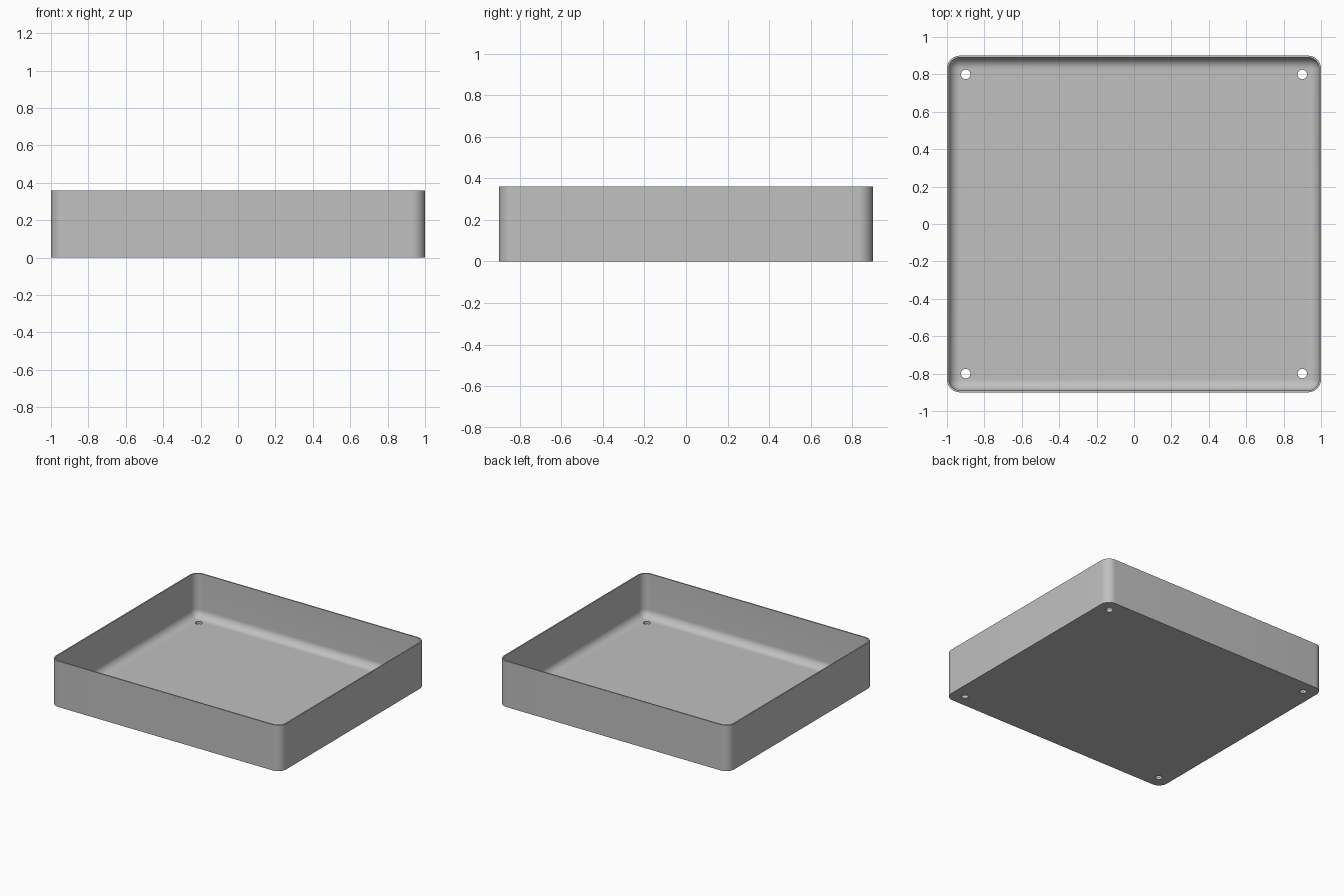
import bpy
import bmesh
from math import cos, sin, pi

cube = bpy.data.objects.get("Cube")
if cube:
    bpy.data.objects.remove(cube, do_unlink=True)

HALF_X, HALF_Y, HEIGHT = 1.0, 0.9, 0.36
CORNER, WALL, FLOOR = 0.07, 0.01, 0.02
STEPS = 12

grey = bpy.data.materials.new("light grey")
grey.use_nodes = True
grey.diffuse_color = (0.53, 0.53, 0.53, 1)
grey.node_tree.nodes["Principled BSDF"].inputs["Base Color"].default_value = grey.diffuse_color


def rounded_loop(bm, inset, z):
    """Ring of vertices round a rectangle with rounded corners."""
    radius = max(CORNER - inset, 0)
    verts = []
    for i, (sx, sy) in enumerate([(1, 1), (-1, 1), (-1, -1), (1, -1)]):
        for k in range(STEPS + 1):
            a = (i + k / STEPS) * pi / 2
            verts.append(bm.verts.new((sx * (HALF_X - CORNER) + radius * cos(a),
                                       sy * (HALF_Y - CORNER) + radius * sin(a), z)))
    return verts


# Wall section: outside bottom, up, over the rim, down to the inner fillet
fillet = CORNER - WALL
section = [(0, 0), (0, HEIGHT), (WALL, HEIGHT)]
for k in range(STEPS + 1):
    a = k / STEPS * pi / 2
    section.append((CORNER - fillet * cos(a), FLOOR + fillet * (1 - sin(a))))

# Tray shell
bm = bmesh.new()
rings = [rounded_loop(bm, inset, z) for inset, z in section]
count = len(rings[0])
for low, high in zip(rings, rings[1:]):
    for i in range(count):
        j = (i + 1) % count
        bm.faces.new((low[i], low[j], high[j], high[i]))
bm.faces.new(rings[0][::-1])
bm.faces.new(rings[-1])
bmesh.ops.remove_doubles(bm, verts=bm.verts, dist=1e-5)
bmesh.ops.recalc_face_normals(bm, faces=bm.faces)
mesh = bpy.data.meshes.new("tray")
bm.to_mesh(mesh)
bm.free()
mesh.materials.append(grey)
tray = bpy.data.objects.new("tray", mesh)
bpy.context.collection.objects.link(tray)
bpy.context.view_layer.objects.active = tray

# Screw holes near the floor corners
for x in (-0.9, 0.9):
    for y in (-0.8, 0.8):
        bpy.ops.mesh.primitive_cylinder_add(vertices=32, radius=0.025, depth=0.2, location=(x, y, 0))
        cutter = bpy.context.object
        cutter.name = "hole_cutter"
        cutter.hide_render = True
        cutter.data.materials.append(grey)
        bpy.context.view_layer.objects.active = tray
        hole = tray.modifiers.new("screw_hole", "BOOLEAN")
        hole.operation = "DIFFERENCE"
        hole.solver = "EXACT"
        hole.object = cutter
        bpy.ops.object.modifier_apply(modifier=hole.name)
        bpy.data.objects.remove(cutter, do_unlink=True)

bpy.ops.object.select_all(action="DESELECT")
tray.select_set(True)
bpy.context.view_layer.objects.active = tray
bpy.ops.object.shade_smooth_by_angle(angle=pi / 6)
